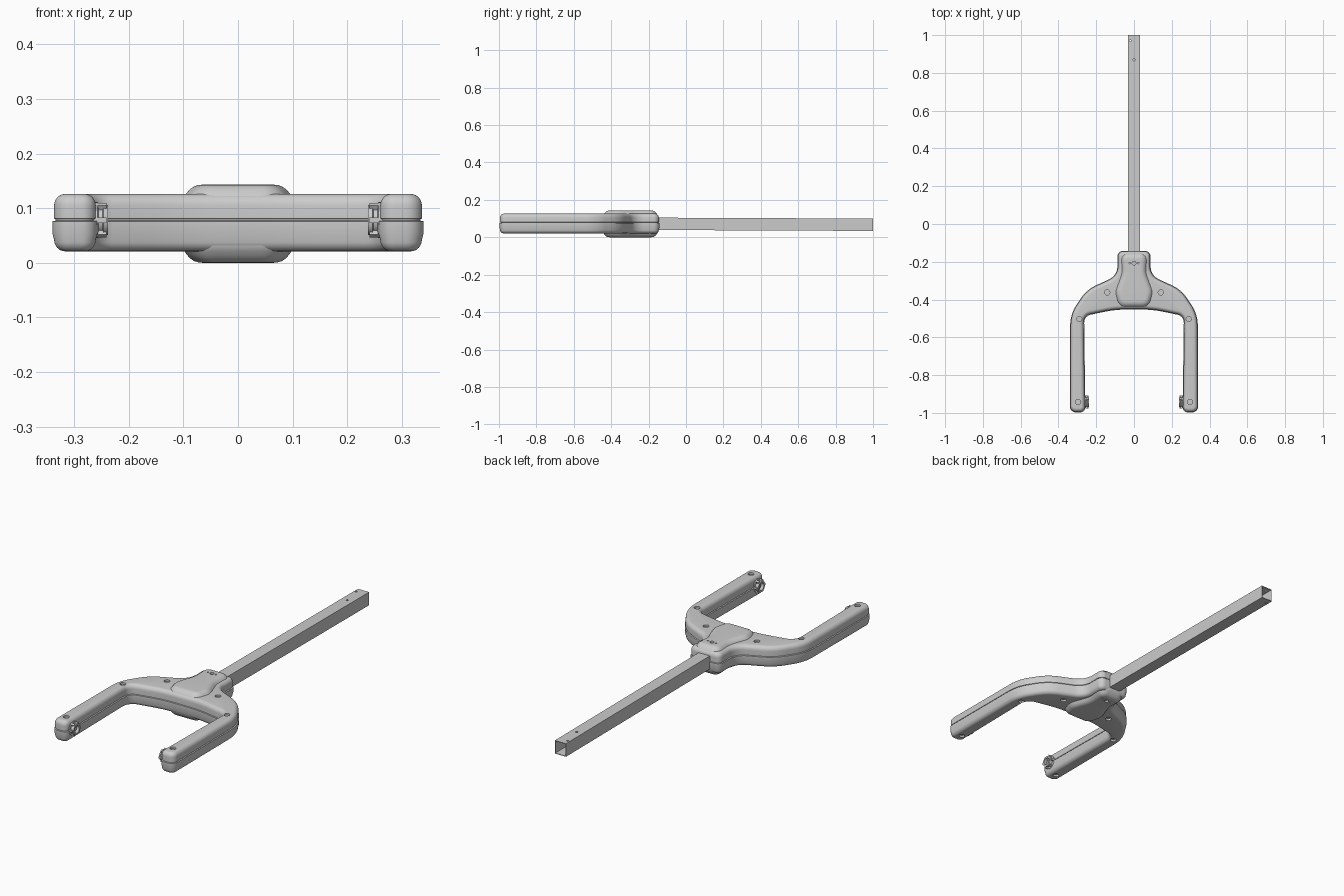
import bpy, bmesh, math
from mathutils import Vector, Matrix

if "Cube" in bpy.data.objects:
    bpy.data.objects.remove(bpy.data.objects["Cube"])


def finish(bm, name, angle=35):
    bmesh.ops.recalc_face_normals(bm, faces=bm.faces)
    me = bpy.data.meshes.new(name)
    bm.to_mesh(me)
    bm.free()
    ob = bpy.data.objects.new(name, me)
    bpy.context.collection.objects.link(ob)
    smooth(ob, angle)
    return ob


def smooth(ob, angle=35):
    bpy.ops.object.select_all(action='DESELECT')
    ob.select_set(True)
    bpy.context.view_layer.objects.active = ob
    bpy.ops.object.shade_smooth_by_angle(angle=math.radians(angle))


def outline(half, steps=9):
    """Mirror a right half (x, y, fillet radius) and round every corner."""
    pts = half + [(-x, y, r) for x, y, r in reversed(half)]
    out = []
    for i, (x, y, r) in enumerate(pts):
        p = Vector((x, y))
        a = (Vector(pts[i - 1][:2]) - p).normalized()
        b = (Vector(pts[(i + 1) % len(pts)][:2]) - p).normalized()
        half_ang = a.angle(b) / 2
        c = p + (a + b).normalized() * (r / math.sin(half_ang))
        t = r / math.tan(half_ang)
        v0, v1 = p + a * t - c, p + b * t - c
        sweep = v0.angle(v1)
        for k in range(steps + 1):
            f = k / steps
            out.append(c + (v0 * math.sin((1 - f) * sweep) + v1 * math.sin(f * sweep)) / math.sin(sweep))
    return out


def loft(name, pts, profile):
    """Stack offset copies of an outline: profile is (outward offset, z)."""
    n = len(pts)
    normals = []
    for i in range(n):
        d = (pts[i] - pts[i - 1]).normalized() + (pts[(i + 1) % n] - pts[i]).normalized()
        d.normalize()
        normals.append(Vector((-d.y, d.x)))
    bm = bmesh.new()
    rings = [[bm.verts.new((*(p + q * o), z)) for p, q in zip(pts, normals)] for o, z in profile]
    for r0, r1 in zip(rings, rings[1:]):
        for i in range(n):
            j = (i + 1) % n
            bm.faces.new((r0[i], r0[j], r1[j], r1[i]))
    bm.faces.new(rings[0])
    bm.faces.new(rings[-1])
    return finish(bm, name)


def round_edge(z, r, h):
    """Quarter ellipse from the side wall up to cap height z."""
    return [(-r * (1 - math.cos(a)), z - h * (1 - math.sin(a)))
            for a in (math.pi / 2 * k / 6 for k in range(7))]


def add_cyl(bm, c, r, depth, seg=20):
    bmesh.ops.create_cone(bm, cap_ends=True, segments=seg, radius1=r, radius2=r,
                          depth=depth, matrix=Matrix.Translation(c))


def drill(ob, holes):
    """Cut vertical holes (centre, radius, depth) out of an object."""
    bm = bmesh.new()
    for c, r, d in holes:
        add_cyl(bm, c, r, d)
    cutter = finish(bm, "hole_cutter")
    cutter.hide_render = True
    m = ob.modifiers.new("holes", 'BOOLEAN')
    m.operation, m.solver, m.object = 'DIFFERENCE', 'EXACT', cutter
    bpy.context.view_layer.objects.active = ob
    bpy.ops.object.modifier_apply(modifier=m.name)
    bpy.data.objects.remove(cutter)
    smooth(ob)


# Fork body: two clamshell halves with a seam groove and lower lip
fork_half = [(.085, -.145, .028), (.085, -.275, .08), (.25, -.35, .2), (.335, -.48, .2),
             (.337, -.995, .03), (.26, -.995, .026), (.267, -.485, .045), (.10, -.45, .6)]
top = round_edge(.126, .02, .022)
bottom = [(o, .147 - z) for o, z in reversed(top)]
fork = loft("fork_body", outline(fork_half),
            bottom + [(.003, .054), (.003, .076), (-.003, .077), (-.003, .080), (0, .081)] + top)

# Hub: raised socket around the tube, bulging above and below
hub_half = [(.074, -.15, .042), (.068, -.26, .12), (.105, -.36, .08), (.082, -.444, .05)]
hub_top = [(.003, .112), (-.003, .122), (-.008, .129), (-.014, .1355), (-.021, .140),
           (-.029, .1425), (-.036, .143)]
hub = loft("hub", outline(hub_half), [(o, .143 - z) for o, z in reversed(hub_top)] + hub_top)

# Screw recesses on both faces, with screws sitting inside
spots = [(s * x, y) for s in (-1, 1) for x, y in ((.142, -.362), (.29, -.503), (.297, -.942))]
drill(fork, [(Vector((x, y, z)), .014, .026) for x, y in spots for z in (.0205, .1265)])
drill(hub, [(Vector((0, -.207, z)), .010, .02) for z in (0, .143)]
      + [(Vector((s * .022, -.207, z)), .004, .02) for s in (-1, 1) for z in (0, .143)])
bm = bmesh.new()
for x, y in spots:
    add_cyl(bm, Vector((x, y, .0735)), .0095, .092)
finish(bm, "screws")

# Tube: thin open square section, dropping slightly toward the far end
bm = bmesh.new()
rings = []
for y, zc in ((-.30, .0725), (1.0, .067)):
    for w in (.031, .028):
        rings.append([bm.verts.new((sx * w, y, zc + sz * (w + .002)))
                      for sx, sz in ((-1, -1), (1, -1), (1, 1), (-1, 1))])
for a, b in ((0, 2), (2, 3), (3, 1), (1, 0)):
    for i in range(4):
        j = (i + 1) % 4
        bm.faces.new((rings[a][i], rings[a][j], rings[b][j], rings[b][i]))
tube = finish(bm, "tube")
drill(tube, [(Vector((0, .87, .1)), .006, .03), (Vector((-.02, .97, .1)), .005, .03),
             (Vector((-.02, .97, .035)), .005, .03)])

# Axle sockets: turned ring with clip teeth on the inner side of each arm tip
socket = [(.033, -.01), (.033, .008), (.025, .010), (.025, .017), (.029, .019),
          (.027, .027), (.018, .027), (.018, .012), (.007, .012), (.007, .02), (0, .02)]
for s, side in ((-1, "left"), (1, "right")):
    bm = bmesh.new()
    vs = [bm.verts.new((s * (.265 - d), -.942, .078 + r)) for r, d in socket]
    es = [bm.edges.new(e) for e in zip(vs, vs[1:])]
    bmesh.ops.spin(bm, geom=vs + es, cent=(0, -.942, .078), axis=(1, 0, 0),
                   angle=math.tau, steps=28, use_duplicate=False)
    bmesh.ops.remove_doubles(bm, verts=bm.verts, dist=1e-5)
    for k in range(6):
        m = (Matrix.Translation((s * .249, -.942, .078))
             @ Matrix.Rotation(k * math.tau / 6, 4, 'X')
             @ Matrix.Translation((0, .029, 0)) @ Matrix.Diagonal((.016, .009, .010, 1)))
        bmesh.ops.create_cube(bm, size=1, matrix=m)
    finish(bm, side + "_axle_socket")
